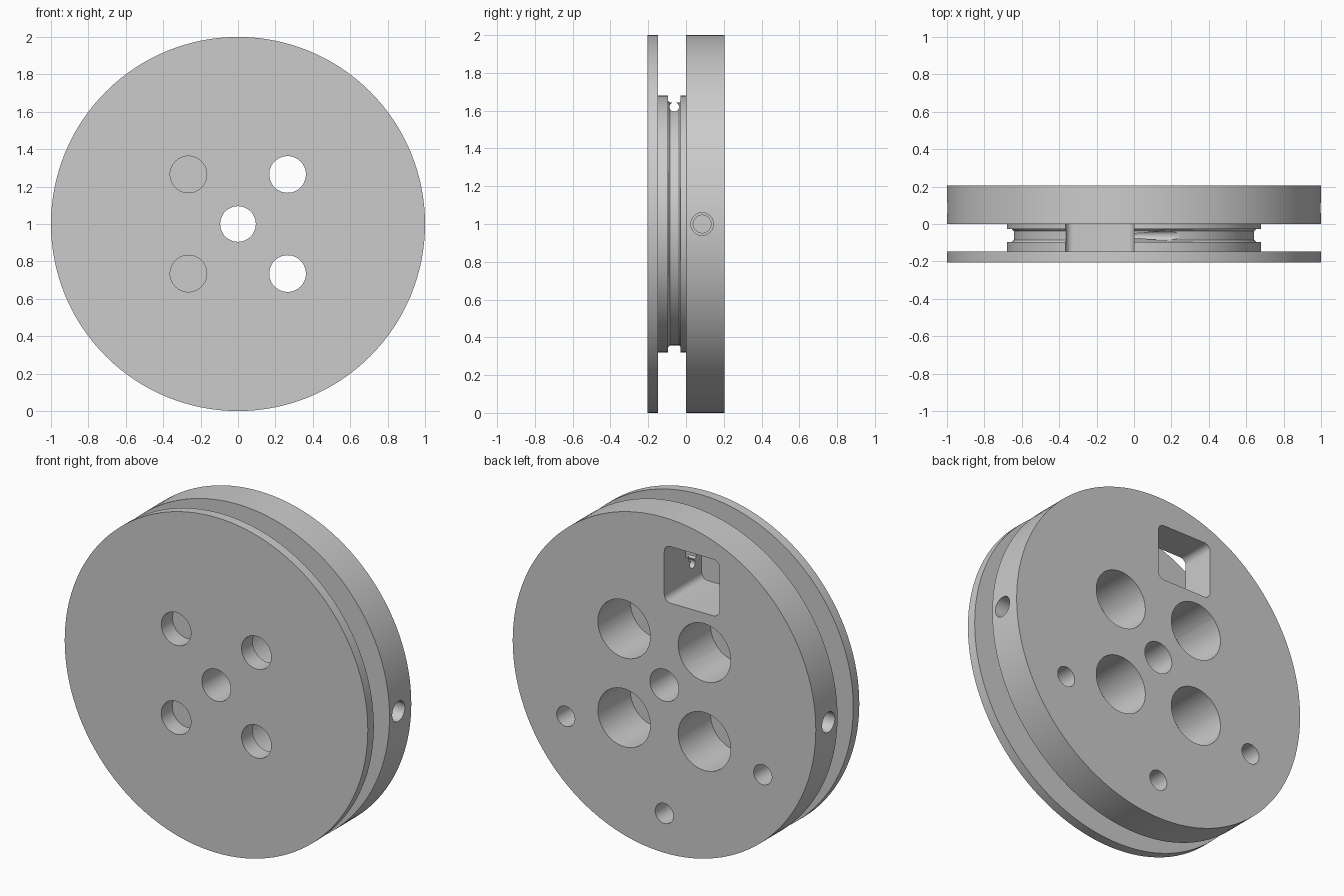
import bpy, bmesh, math
from mathutils import Matrix, Vector

if "Cube" in bpy.data.objects:
    bpy.data.objects.remove(bpy.data.objects["Cube"], do_unlink=True)

grey = bpy.data.materials.new("machined_grey")
grey.use_nodes = True
colour = (0.6, 0.6, 0.6, 1)
grey.diffuse_color = colour
grey.node_tree.nodes["Principled BSDF"].inputs["Base Color"].default_value = colour

CENTRE = Vector((0, 0, 1))
FRONT, BACK = -0.205, 0.205
FLANGE = -0.148      # inner face of the front flange
BORE, HUB, GROOVE = 0.095, 0.68, 0.642


def make_object(name, bm):
    bmesh.ops.recalc_face_normals(bm, faces=bm.faces)
    mesh = bpy.data.meshes.new(name)
    bm.to_mesh(mesh)
    bm.free()
    mesh.materials.append(grey)
    obj = bpy.data.objects.new(name, mesh)
    bpy.context.collection.objects.link(obj)
    return obj


def lathe(name, profile, steps):
    """Spin a closed (radius, y) profile around the wheel axis."""
    bm = bmesh.new()
    verts = [bm.verts.new((r, y, 1)) for r, y in profile]
    edges = [bm.edges.new((v, verts[i - 1])) for i, v in enumerate(verts)]
    bmesh.ops.spin(bm, geom=verts + edges, cent=CENTRE, axis=(0, 1, 0),
                   angle=math.tau, steps=steps, use_merge=True)
    bmesh.ops.remove_doubles(bm, verts=bm.verts, dist=1e-5)
    return make_object(name, bm)


def rod(start, end, radius, sides=48):
    """Cylinder cutter between two points relative to the wheel centre."""
    a, b = Vector(start), Vector(end)
    turn = (b - a).to_track_quat('Z', 'Y').to_matrix().to_4x4()
    bm = bmesh.new()
    bmesh.ops.create_cone(bm, cap_ends=True, segments=sides, radius1=radius,
                          radius2=radius, depth=(b - a).length,
                          matrix=Matrix.Translation(CENTRE + (a + b) / 2) @ turn)
    return make_object("hole_cutter", bm)


def rounded_box(low, high, radius):
    """Box cutter with the edges along y rounded."""
    a, b = Vector(low), Vector(high)
    bm = bmesh.new()
    bmesh.ops.create_cube(bm, size=1, matrix=Matrix.Translation(CENTRE + (a + b) / 2)
                          @ Matrix.Diagonal((*(b - a), 1)))
    along_y = [e for e in bm.edges
               if abs(e.verts[0].co.y - e.verts[1].co.y) > 0.1]
    bmesh.ops.bevel(bm, geom=along_y, offset=radius, segments=6,
                    profile=0.5, affect='EDGES')
    return make_object("pocket_cutter", bm)


# Spool: thin front flange, grooved hub, thick back flange, centre bore
spool = lathe("spool_body", [
    (BORE, FRONT), (1, FRONT), (1, FLANGE), (HUB, FLANGE),
    (HUB, -0.095), (GROOVE + 0.01, -0.095), (GROOVE, -0.085),
    (GROOVE, -0.038), (GROOVE + 0.01, -0.028), (HUB, -0.028),
    (HUB, 0), (1, 0), (1, BACK), (BORE, BACK)], 128)

cutters = []

# Four bolt holes, counterbored from the back
for x in (-0.265, 0.265):
    for z in (-0.265, 0.265):
        cutters.append(rod((x, -0.3, z), (x, 0.3, z), 0.098))
        cutters.append(rod((x, -0.1, z), (x, 0.3, z), 0.173))

# Three small holes through the back flange
for x, z in ((-0.65, -0.36), (0.65, -0.36), (0, -0.765)):
    cutters.append(rod((x, -0.05, z), (x, 0.3, z), 0.06, 32))

# Stepped radial holes in both sides of the rim
for side in (-1, 1):
    cutters.append(rod((side * 0.75, 0.085, 0), (side * 1.1, 0.085, 0), 0.06, 32))
    cutters.append(rod((side * 0.55, 0.085, 0), (side * 1.1, 0.085, 0), 0.047, 32))

# Square pocket through the back flange and hub, with a cord channel
cutters.append(rounded_box((-0.365, FLANGE + 0.001, 0.5), (0, 0.3, 0.837), 0.04))
cutters.append(rod((-0.1, -0.062, 0.62), (0.3, -0.062, 0.62), 0.025, 24))

bpy.ops.object.select_all(action='DESELECT')
bpy.context.view_layer.objects.active = spool
spool.select_set(True)
for cutter in cutters:
    cutter.hide_render = True
    cut = spool.modifiers.new("cut", 'BOOLEAN')
    cut.operation = 'DIFFERENCE'
    cut.solver = 'EXACT'
    cut.object = cutter
    bpy.ops.object.modifier_apply(modifier=cut.name)
    bpy.data.objects.remove(cutter, do_unlink=True)

bpy.ops.object.shade_smooth_by_angle(angle=math.radians(30))
